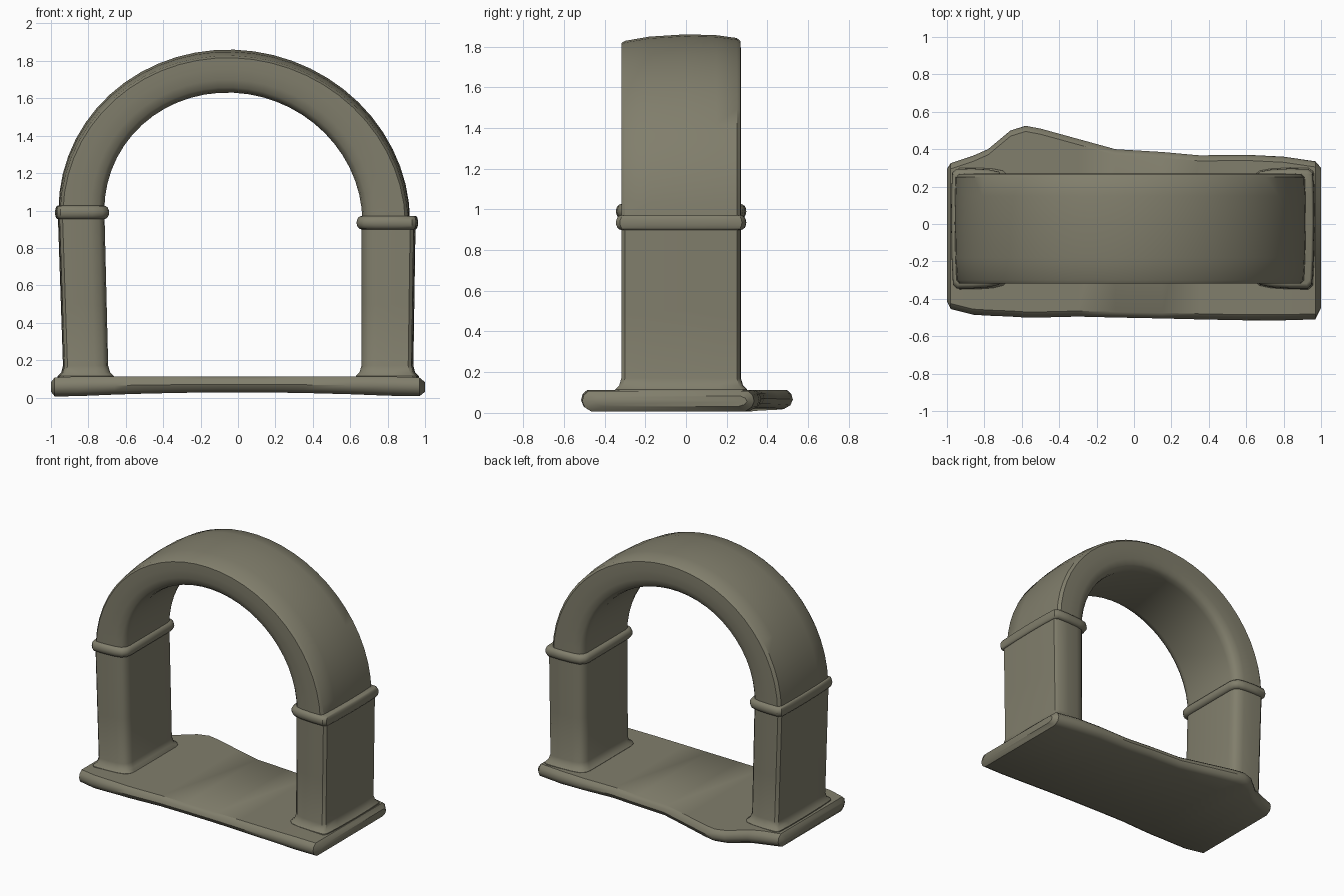
import bpy, bmesh, math

if "Cube" in bpy.data.objects:
    bpy.data.objects.remove(bpy.data.objects["Cube"], do_unlink=True)

# One weathered stone colour
stone = bpy.data.materials.new("olive_grey_stone")
stone.use_nodes = True
stone.diffuse_color = (0.22, 0.21, 0.15, 1)
stone.node_tree.nodes["Principled BSDF"].inputs["Base Color"].default_value = (0.22, 0.21, 0.15, 1)


def loft(name, rings):
    """Skin a list of equal-length rings and cap both ends."""
    bm = bmesh.new()
    loops = [[bm.verts.new(p) for p in ring] for ring in rings]
    n = len(loops[0])
    for a, b in zip(loops, loops[1:]):
        for i in range(n):
            j = (i + 1) % n
            bm.faces.new((a[i], a[j], b[j], b[i]))
    bm.faces.new(loops[0])
    bm.faces.new(loops[-1])
    bmesh.ops.recalc_face_normals(bm, faces=bm.faces)
    mesh = bpy.data.meshes.new(name)
    bm.to_mesh(mesh)
    bm.free()
    mesh.materials.append(stone)
    ob = bpy.data.objects.new(name, mesh)
    bpy.context.collection.objects.link(ob)
    bpy.ops.object.select_all(action='DESELECT')
    ob.select_set(True)
    bpy.context.view_layer.objects.active = ob
    bpy.ops.object.shade_smooth_by_angle(angle=math.radians(38))
    return ob


# Masonry cross-section: (share of the way from inner to outer side, y)
FRONT = [(0, -0.24), (0.03, -0.275), (0.12, -0.3), (0.3, -0.312), (0.6, -0.318), (0.9, -0.318)]
BACK = [(0.9, 0.268), (0.6, 0.27), (0.3, 0.265), (0.12, 0.255), (0.03, 0.23), (0, 0.195)]
CROWN = [(-0.3, 0.14), (-0.18, 0.05), (0, 0), (0.15, 0.02), (0.25, 0.08)]


def section(inner, outer, crown=0.0, grow=0.0, grow_out=None):
    """Ring spanning the inner and outer (x, z) points, grown outward."""
    ix, iz = inner
    ox, oz = outer
    length = math.hypot(ox - ix, oz - iz)
    g_in = grow / length
    g_out = (grow if grow_out is None else grow_out) / length
    profile = [(u * (1 - 0.1 * crown) if u > 0.5 else u, y) for u, y in FRONT]
    profile += [(1 - drop * (0.25 + 0.75 * crown), y) for y, drop in CROWN]
    profile += [(u * (1 - 0.05 * crown) if u > 0.5 else u, y) for u, y in BACK]
    ring = []
    for u, y in profile:
        u = -g_in + u * (1 + g_in + g_out)
        y = -0.025 + (y + 0.025) * (1 + grow / 0.29)
        ring.append((ix + (ox - ix) * u, y, iz + (oz - iz) * u))
    return ring


# Round arch
arch = []
STEPS = 28
for k in range(STEPS + 1):
    t = math.pi * k / STEPS
    c, s = math.cos(t), math.sin(t)
    spring = 0.97 - 0.03 * c
    arch.append(section((-0.025 + 0.69 * c, spring + (1.63 - 0.97) * s),
                        (-0.02 + 0.94 * c, spring + (1.86 - 0.97) * s), crown=s))
loft("round_arch", arch)


# Pillars, each with a flared foot and a rolled moulding at the top
def pillar(side, foot, head, top):
    rings = []
    for z, flare in ((0.07, 0.035), (0.115, 0.03), (0.135, 0.01), (0.17, 0), (0.5, 0), (top, 0)):
        f = z / top
        x_in, x_out = (a + (b - a) * f for a, b in zip(foot, head))
        rings.append(section((x_in, z), (x_out, z), grow=flare))
    loft(side + "_pillar", rings)
    roll = []
    for k in range(9):
        a = math.pi * (k / 8 - 0.5)
        z = top - 0.035 + 0.036 * math.sin(a)
        g = 0.026 * math.cos(a)
        roll.append(section((head[0], z), (head[1], z), grow=g, grow_out=g * 0.5))
    loft(side + "_moulding", roll)


pillar("left", (0.66, 0.935), (0.66, 0.95), 0.97)
pillar("right", (-0.69, -0.93), (-0.715, -0.965), 1.025)

# Irregular base slab: x, front edge, back edge
PLAN = [(-0.98, -0.455, 0.325), (-0.86, -0.485, 0.365), (-0.78, -0.49, 0.4),
        (-0.66, -0.495, 0.5), (-0.58, -0.5, 0.525), (-0.5, -0.5, 0.51),
        (-0.3, -0.495, 0.455), (-0.1, -0.5, 0.4), (0.15, -0.505, 0.385),
        (0.35, -0.51, 0.367), (0.6, -0.515, 0.37), (0.8, -0.515, 0.36), (0.97, -0.51, 0.335)]
EDGE = [(-0.045, 0), (-0.012, 0.2), (0, 0.5), (-0.008, 0.8), (-0.03, 1)]


def slab_ring(x, front, back, squash=1.0):
    low, high = 0.028 * (1 - x * x), 0.113
    pts = [(front - d, h) for d, h in EDGE] + [(back + d, h) for d, h in reversed(EDGE)]
    return [(x, y, low + (high - low) * (0.5 + (h - 0.5) * squash)) for y, h in pts]


first, last = PLAN[0], PLAN[-1]
slab = [slab_ring(-1, first[1] + 0.04, first[2] - 0.03, 0.45)]
slab += [slab_ring(x, f, b, 0.9 if abs(x) > 0.95 else 1) for x, f, b in PLAN]
slab.append(slab_ring(1, last[1] + 0.06, last[2] - 0.035, 0.45))
loft("base_slab", slab)
